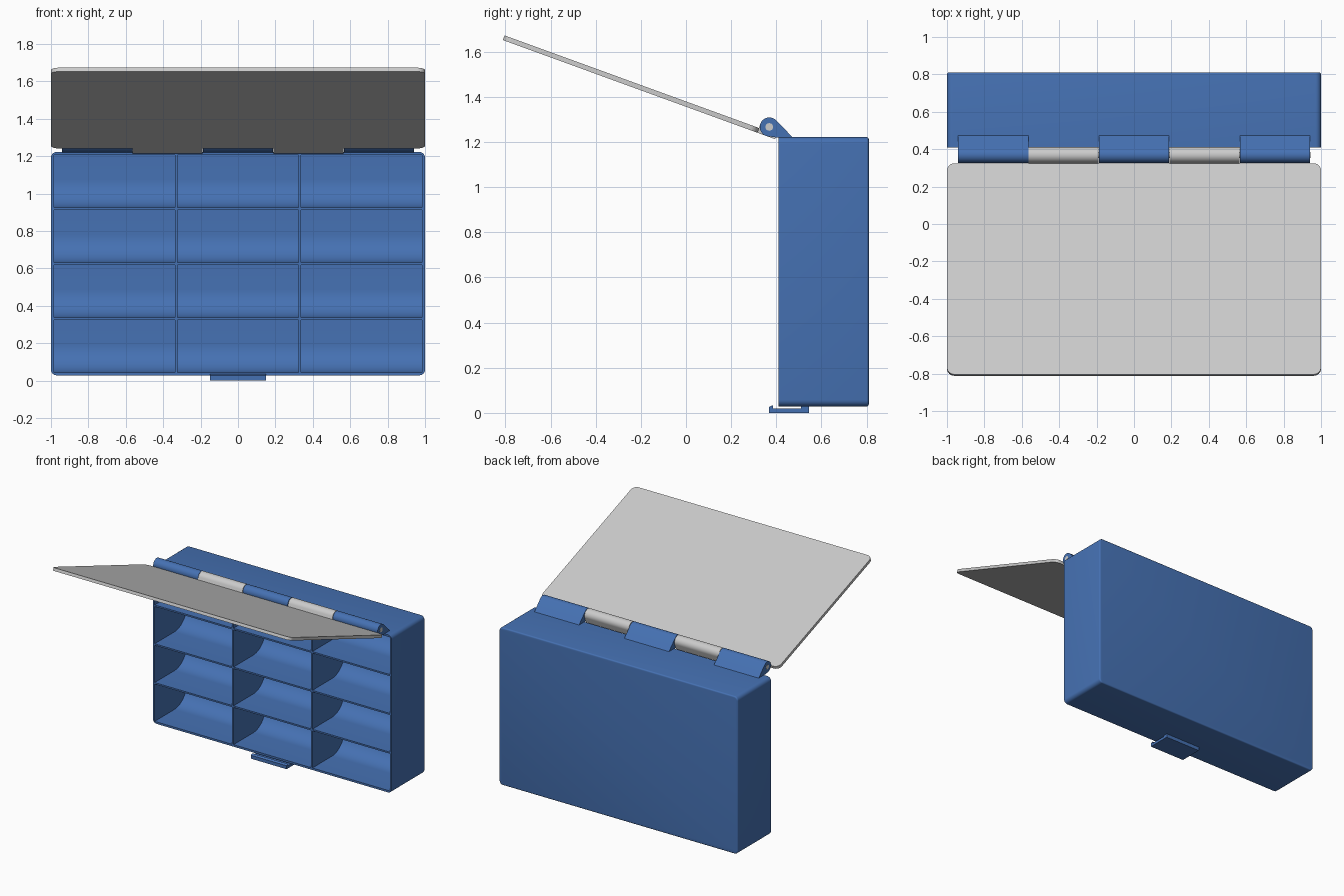
import bpy, bmesh, math
from mathutils import Vector, Matrix

if "Cube" in bpy.data.objects:
    bpy.data.objects.remove(bpy.data.objects["Cube"])

blue = bpy.data.materials.new("blue_plastic")
blue.diffuse_color = (0.06, 0.165, 0.45, 1)
blue.use_nodes = True
blue.node_tree.nodes["Principled BSDF"].inputs["Base Color"].default_value = blue.diffuse_color

AXIS = Vector((0, 0.369, 1.267))   # hinge axis
R = 0.042                          # knuckle radius
TILT = math.radians(-20)           # lid opening tilt


def finish(name, bm, mat=None):
    bmesh.ops.recalc_face_normals(bm, faces=bm.faces)
    me = bpy.data.meshes.new(name)
    bm.to_mesh(me)
    bm.free()
    ob = bpy.data.objects.new(name, me)
    bpy.context.collection.objects.link(ob)
    if mat:
        me.materials.append(mat)
    return ob


def smooth(ob):
    bpy.ops.object.select_all(action='DESELECT')
    ob.select_set(True)
    bpy.context.view_layer.objects.active = ob
    bpy.ops.object.shade_smooth_by_angle(angle=math.radians(32))


def add_prism(bm, profile, x0, x1):
    """Extrude a (y, z) profile along x."""
    face = bm.faces.new([bm.verts.new((x0, y, z)) for y, z in profile])
    ext = bmesh.ops.extrude_face_region(bm, geom=[face])
    verts = [v for v in ext['geom'] if isinstance(v, bmesh.types.BMVert)]
    bmesh.ops.translate(bm, verts=verts, vec=(x1 - x0, 0, 0))


def arc(cy, cz, r, a0, a1, n):
    pts = []
    for i in range(n + 1):
        a = math.radians(a0 + (a1 - a0) * i / n)
        pts.append((cy + r * math.cos(a), cz + r * math.sin(a)))
    return pts


def rounded_block(lo, hi, axis, radius):
    """Block whose edges parallel to the axis are rounded."""
    lo, hi = Vector(lo), Vector(hi)
    bm = bmesh.new()
    bmesh.ops.create_cube(bm, size=1, matrix=Matrix.Translation((lo + hi) / 2)
                          @ Matrix.Diagonal((*(hi - lo), 1)))
    edges = [e for e in bm.edges
             if abs((e.verts[0].co - e.verts[1].co).normalized()[axis]) > 0.9]
    bmesh.ops.bevel(bm, geom=edges, offset=radius, segments=6, profile=0.5, affect='EDGES')
    return bm


# Case body with softened back rim
BACK = 0.81
bm = rounded_block((-1, 0.41, 0.028), (1, BACK, 1.222), 1, 0.03)
rim = [e for e in bm.edges if all(abs(v.co.y - BACK) < 1e-4 for v in e.verts)]
bmesh.ops.bevel(bm, geom=rim, offset=0.01, segments=4, profile=0.5, affect='EDGES')
case = finish("case_body", bm, blue)

# Twelve compartments with a scooped rear floor
WALL, GAP, SCOOP, DEEP = 0.015, 0.012, 0.15, 0.795
bm = bmesh.new()
cell_w = (2 - 2 * WALL - 2 * GAP) / 3
cell_h = (1.194 - 2 * WALL - 3 * GAP) / 4
for row in range(4):
    z = 0.028 + WALL + row * (cell_h + GAP)
    profile = [(0.3, z)] + arc(DEEP - SCOOP, z + SCOOP, SCOOP, -90, 0, 12)
    profile += [(DEEP, z + cell_h), (0.3, z + cell_h)]
    for col in range(3):
        x = -1 + WALL + col * (cell_w + GAP)
        add_prism(bm, profile, x, x + cell_w)
cutter = finish("compartment_cutter", bm)
cutter.hide_render = True
mod = case.modifiers.new("compartments", 'BOOLEAN')
mod.operation, mod.solver, mod.object = 'DIFFERENCE', 'EXACT', cutter
bpy.context.view_layer.objects.active = case
bpy.ops.object.modifier_apply(modifier=mod.name)
bpy.data.objects.remove(cutter)
smooth(case)

# Case hinge knuckles with a sloped foot on the top face
bm = bmesh.new()
foot = arc(AXIS.y, AXIS.z, R, 45, 270, 30)
foot += [(AXIS.y + 0.035, 1.22), (0.474, 1.22)]
for x in (-0.94, -0.188, 0.566):
    add_prism(bm, foot, x, x + 0.375)
smooth(finish("case_hinge_knuckles", bm, blue))

# Lid panel, modelled around the hinge axis then swung open
lid_matrix = Matrix.Translation(AXIS) @ Matrix.Rotation(TILT, 4, 'X')
lid = finish("lid_panel", rounded_block((-1, -1.241, -R), (1, -0.04, -0.02), 2, 0.04))
lid.matrix_world = lid_matrix
smooth(lid)

# Lid hinge knuckles
bm = bmesh.new()
lug = arc(0, 0, R, 0, 180, 24)
lug += [(-R, -0.02), (-0.06, -0.02), (-0.06, -R), (R, -R)]
for x in (-0.563, 0.191):
    add_prism(bm, lug, x, x + 0.372)
lugs = finish("lid_hinge_knuckles", bm)
lugs.matrix_world = lid_matrix
smooth(lugs)

# Hinge pin
bm = bmesh.new()
add_prism(bm, arc(AXIS.y, AXIS.z, 0.017, 0, 345, 23), -0.942, 0.943)
smooth(finish("hinge_pin", bm))

# Latch under the case, with a hooked tip
bm = bmesh.new()
add_prism(bm, [(0.368, 0), (0.545, 0), (0.545, 0.03), (0.51, 0.03), (0.51, 0.02),
               (0.385, 0.02), (0.385, 0.034), (0.368, 0.026)], -0.15, 0.15)
finish("latch", bm, blue)
